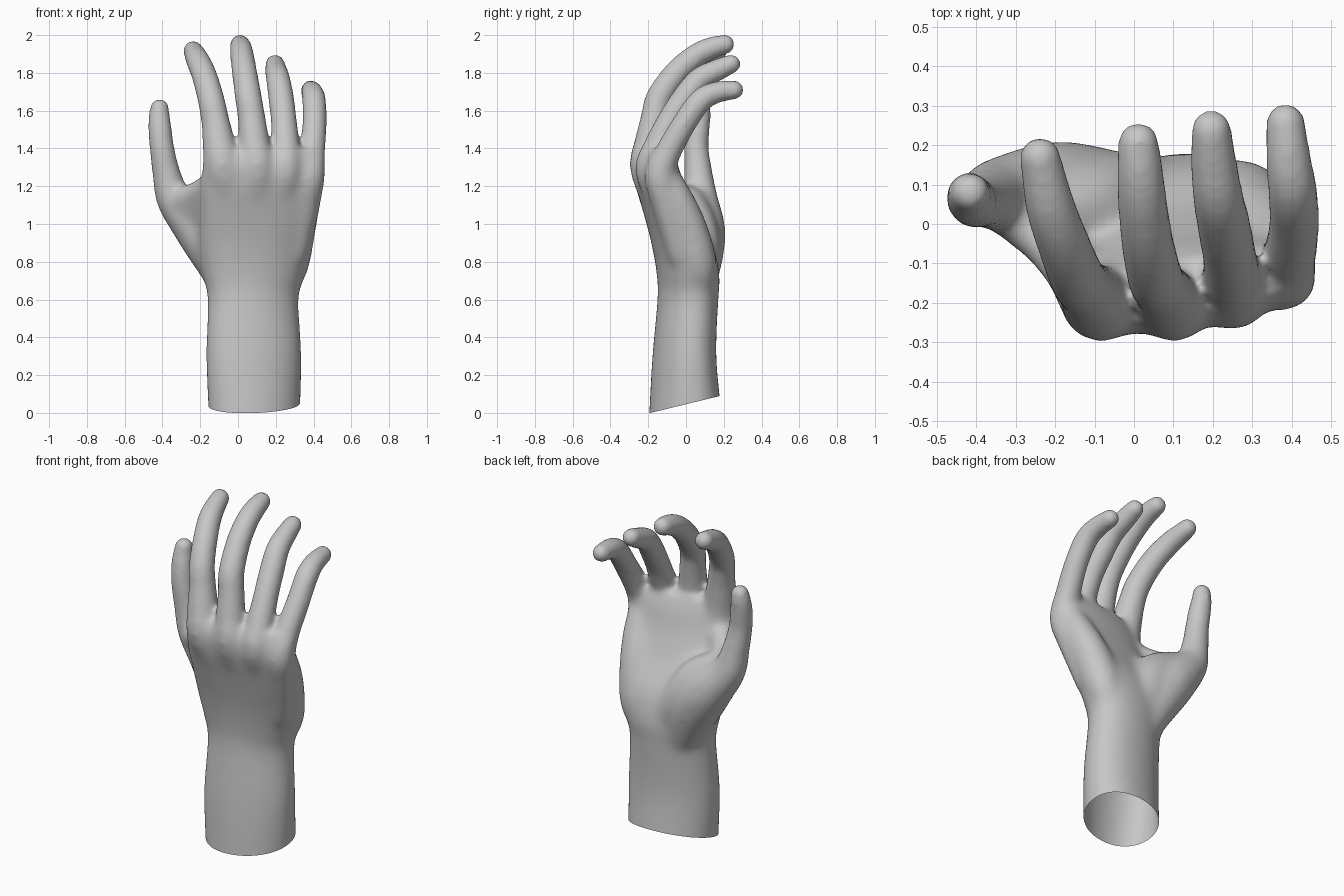
import bpy
import bmesh
import math
from mathutils import Vector

bm = bmesh.new()


def spline(keys, steps=6):
    """Catmull-Rom interpolation of tuples of any length."""
    k = [keys[0]] + list(keys) + [keys[-1]]
    out = []
    for i in range(1, len(k) - 2):
        for s in range(steps):
            t = s / steps
            out.append(tuple(
                0.5 * (2 * b + (c - a) * t + (2 * a - 5 * b + 4 * c - d) * t * t
                       + (3 * b - a - 3 * c + d) * t ** 3)
                for a, b, c, d in zip(k[i - 1], k[i], k[i + 1], k[i + 2])))
    return out + [tuple(keys[-1])]


def loft(rings):
    """Closed skin through equal-sized rings of points."""
    rows = [[bm.verts.new(p) for p in r] for r in rings]
    n = len(rows[0])
    for a, b in zip(rows, rows[1:]):
        for i in range(n):
            j = (i + 1) % n
            bm.faces.new((a[i], a[j], b[j], b[i]))
    bm.faces.new(rows[0][::-1])
    bm.faces.new(rows[-1])


def limb(keys, extra=0.004, sides=20):
    """Round-ended tube through (x, y, z, radius) keys."""
    pts = spline(keys)
    rings = []
    for i, p in enumerate(pts):
        a, b = pts[max(i - 1, 0)], pts[min(i + 1, len(pts) - 1)]
        q = Vector((0, 0, 1)).rotation_difference(Vector(b[:3]) - Vector(a[:3]))
        r = p[3] + extra
        rings.append([Vector(p[:3]) + q @ Vector((r * math.cos(t), r * math.sin(t), 0))
                      for t in (2 * math.pi * s / sides for s in range(sides))])
    loft(rings)
    for p in (pts[0], pts[-1]):
        ball = bmesh.ops.create_icosphere(bm, subdivisions=3, radius=p[3] + extra)
        bmesh.ops.translate(bm, verts=ball["verts"], vec=p[:3])


def slab(keys, sides=40):
    """Superellipse loft through (z, x0, x1, y0, y1, tilt, power) keys."""
    rings = []
    for z, x0, x1, y0, y1, tilt, power in spline(keys):
        ring = []
        for s in range(sides):
            t = 2 * math.pi * s / sides
            c, d = math.cos(t), math.sin(t)
            dx = math.copysign(abs(c) ** (2 / power), c) * (x1 - x0) / 2
            dy = math.copysign(abs(d) ** (2 / power), d) * (y1 - y0) / 2
            ring.append(((x0 + x1) / 2 + dx, (y0 + y1) / 2 + dy + tilt * dx, z))
        rings.append(ring)
    loft(rings)


# forearm, wrist and palm
slab([(-0.15, -0.143, 0.322, -0.197, 0.195, 0.14, 2.1),
      (0.00, -0.157, 0.33, -0.192, 0.185, 0.14, 2.1),
      (0.30, -0.17, 0.338, -0.174, 0.157, 0.14, 2.1),
      (0.60, -0.162, 0.322, -0.148, 0.168, 0.13, 2.1),
      (0.72, -0.185, 0.352, -0.150, 0.175, 0.11, 2.2),
      (0.88, -0.21, 0.385, -0.176, 0.14, 0.09, 2.3),
      (1.05, -0.205, 0.418, -0.217, 0.045, 0.10, 2.4),
      (1.20, -0.20, 0.442, -0.257, -0.02, 0.12, 2.3),
      (1.32, -0.19, 0.455, -0.265, -0.055, 0.14, 2.2),
      (1.40, -0.175, 0.44, -0.235, -0.09, 0.15, 2.2)])

# index finger
limb([(-0.04, -0.09, 1.00, 0.07), (-0.06, -0.155, 1.15, 0.085), (-0.08, -0.198, 1.30, 0.098),
      (-0.10, -0.188, 1.42, 0.084), (-0.119, -0.167, 1.54, 0.071),
      (-0.143, -0.138, 1.66, 0.067), (-0.178, -0.052, 1.785, 0.063),
      (-0.212, 0.045, 1.865, 0.059), (-0.238, 0.168, 1.918, 0.048)])
# middle finger
limb([(0.09, -0.09, 1.00, 0.07), (0.097, -0.155, 1.15, 0.085), (0.102, -0.203, 1.30, 0.093),
      (0.087, -0.192, 1.42, 0.079), (0.072, -0.167, 1.56, 0.069),
      (0.055, -0.14, 1.67, 0.067), (0.035, -0.05, 1.80, 0.063),
      (0.022, 0.05, 1.888, 0.059), (0.016, 0.13, 1.93, 0.055), (0.011, 0.205, 1.951, 0.048)])
# ring finger
limb([(0.215, -0.08, 1.00, 0.07), (0.235, -0.135, 1.15, 0.082), (0.25, -0.178, 1.29, 0.09),
      (0.25, -0.15, 1.40, 0.075), (0.243, -0.087, 1.54, 0.065),
      (0.228, -0.005, 1.67, 0.064), (0.213, 0.07, 1.763, 0.06),
      (0.202, 0.155, 1.81, 0.055), (0.196, 0.238, 1.847, 0.047)])
# little finger
limb([(0.30, -0.03, 0.84, 0.07), (0.33, -0.065, 0.98, 0.075), (0.358, -0.105, 1.12, 0.078),
      (0.382, -0.14, 1.26, 0.078),
      (0.393, -0.088, 1.39, 0.066), (0.405, -0.01, 1.53, 0.06),
      (0.403, 0.075, 1.65, 0.059), (0.393, 0.155, 1.695, 0.054),
      (0.384, 0.255, 1.710, 0.046)])
# thumb with its fleshy base
limb([(-0.02, 0.045, 0.66, 0.11), (-0.125, 0.065, 0.86, 0.135),
      (-0.22, 0.08, 0.99, 0.125), (-0.335, 0.075, 1.13, 0.092),
      (-0.378, 0.065, 1.27, 0.071), (-0.402, 0.055, 1.40, 0.061),
      (-0.413, 0.063, 1.50, 0.058), (-0.417, 0.075, 1.57, 0.052),
      (-0.415, 0.08, 1.612, 0.046)])
# inner bulge of the thumb mound
limb([(0.04, 0.06, 0.64, 0.09), (0.02, 0.06, 0.76, 0.11), (-0.04, 0.06, 0.89, 0.12),
      (-0.12, 0.04, 1.02, 0.11), (-0.22, 0.03, 1.12, 0.07)])
# web fanning between thumb and index finger
for i in range(7):
    f = i / 6
    a = Vector((-0.08, -0.05, 0.78)).lerp(Vector((-0.115, -0.165, 1.22)), f)
    b = Vector((-0.12, 0.05, 0.84)).lerp(Vector((-0.32, 0.055, 1.11)), f)
    limb([(*a, 0.075), (*a.lerp(b, 0.5), 0.06), (*b, 0.078)])
# outer heel of the palm
limb([(0.21, 0.06, 0.60, 0.06), (0.268, 0.062, 0.77, 0.10),
      (0.31, 0.01, 0.98, 0.10), (0.347, -0.065, 1.16, 0.087), (0.36, -0.12, 1.30, 0.06)])

bmesh.ops.recalc_face_normals(bm, faces=bm.faces[:])
mesh = bpy.data.meshes.new("hand")
bm.to_mesh(mesh)
bm.free()
hand = bpy.data.objects.new("hand", mesh)
bpy.context.collection.objects.link(hand)
bpy.context.view_layer.objects.active = hand
hand.select_set(True)

# fuse the parts into one skin
fuse = hand.modifiers.new("fuse", 'REMESH')
fuse.mode = 'VOXEL'
fuse.voxel_size = 0.013
bpy.ops.object.modifier_apply(modifier="fuse")

# soften the joins, most strongly on the palm
palm = hand.vertex_groups.new(name="palm")
for v in hand.data.vertices:
    up = min(1, max(0, (1.44 - v.co.z) / 0.16))
    inward = min(1, max(0, (v.co.x + 0.38) / 0.14))
    palm.add([v.index], up * inward, 'REPLACE')
for name, count, group in (("soften", 8, ""), ("soften_palm", 45, "palm")):
    mod = hand.modifiers.new(name, 'SMOOTH')
    mod.factor = 0.5
    mod.iterations = count
    mod.vertex_group = group
    bpy.ops.object.modifier_apply(modifier=name)

# slanted open cut at the forearm
bm = bmesh.new()
bm.from_mesh(hand.data)
bmesh.ops.bisect_plane(bm, geom=bm.verts[:] + bm.edges[:] + bm.faces[:],
                       plane_co=(0, -0.188, 0), plane_no=(0, -0.09, 0.37), clear_inner=True)
bm.to_mesh(hand.data)
bm.free()
bpy.ops.object.shade_smooth()

grey = bpy.data.materials.new("plain grey")
grey.diffuse_color = (0.57, 0.57, 0.57, 1)
hand.data.materials.clear()
hand.data.materials.append(grey)
